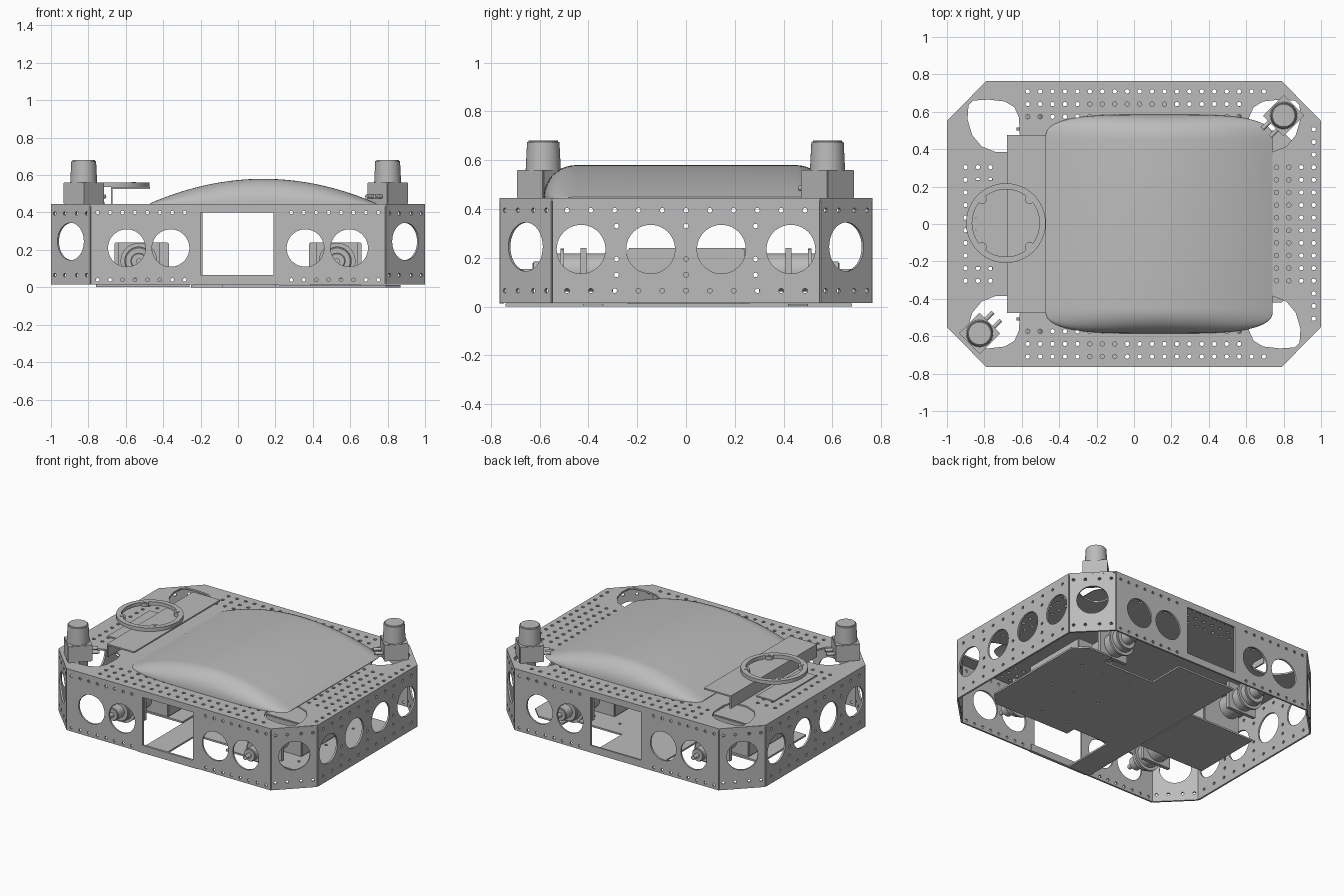
import bpy, bmesh
from math import pi, cos, sin, sqrt, radians
from mathutils import Matrix, Vector

if "Cube" in bpy.data.objects:
    bpy.data.objects.remove(bpy.data.objects["Cube"], do_unlink=True)

GREY = (0.5, 0.5, 0.5, 1)
grey = bpy.data.materials.new("grey metal")
grey.use_nodes = True
grey.diffuse_color = GREY
grey.node_tree.nodes["Principled BSDF"].inputs["Base Color"].default_value = GREY

HX, HY, CX, CY = 1.0, 0.765, 0.79, 0.55    # chassis half sizes and corner cuts
TOP, BASE, T = 0.445, 0.015, 0.012         # chassis top, bottom, sheet thickness


def link(name, mesh):
    ob = bpy.data.objects.new(name, mesh)
    mesh.materials.clear()
    mesh.materials.append(grey)
    bpy.context.collection.objects.link(ob)
    return ob


def circle(x, y, r, n=10):
    return [(x + r * cos(2 * pi * i / n), y + r * sin(2 * pi * i / n)) for i in range(n)]


def rect(x0, x1, y0, y1):
    return [(x0, y0), (x1, y0), (x1, y1), (x0, y1)]


def sheet(name, loops, matrix, thick=T):
    """Flat sheet: first loop is the outline, the others are holes."""
    cu = bpy.data.curves.new(name, 'CURVE')
    cu.dimensions = '2D'
    cu.fill_mode = 'BOTH'
    cu.extrude = thick / 2
    for loop in loops:
        sp = cu.splines.new('POLY')
        sp.points.add(len(loop) - 1)
        for p, (x, y) in zip(sp.points, loop):
            p.co = (x, y, 0, 1)
        sp.use_cyclic_u = True
        sp.use_smooth = False
    tmp = bpy.data.objects.new(name + "_curve", cu)
    bpy.context.collection.objects.link(tmp)
    dg = bpy.context.evaluated_depsgraph_get()
    mesh = bpy.data.meshes.new_from_object(tmp.evaluated_get(dg))
    bpy.data.objects.remove(tmp, do_unlink=True)
    mesh.transform(matrix)
    return link(name, mesh)


def box(name, x0, x1, y0, y1, z0, z1, bevel=0, turn=0):
    bm = bmesh.new()
    bmesh.ops.create_cube(bm, size=1)
    bmesh.ops.scale(bm, vec=(x1 - x0, y1 - y0, z1 - z0), verts=bm.verts)
    if bevel:
        bmesh.ops.bevel(bm, geom=bm.edges[:], offset=bevel, segments=2, affect='EDGES')
    centre = Vector(((x0 + x1) / 2, (y0 + y1) / 2, (z0 + z1) / 2))
    bm.transform(Matrix.Translation(centre) @ Matrix.Rotation(turn, 4, 'Z'))
    me = bpy.data.meshes.new(name)
    bm.to_mesh(me)
    bm.free()
    return link(name, me)


def smooth(ob):
    bpy.ops.object.select_all(action='DESELECT')
    ob.select_set(True)
    bpy.context.view_layer.objects.active = ob
    bpy.ops.object.shade_smooth_by_angle(angle=radians(35))


def rod(name, a, b, r, bevel=0, n=32, r_end=None):
    a, b = Vector(a), Vector(b)
    bm = bmesh.new()
    bmesh.ops.create_cone(bm, cap_ends=True, segments=n, radius1=r, radius2=r_end or r,
                          depth=(b - a).length)
    if bevel:
        rim = [e for e in bm.edges if all(v.co.z > 0 for v in e.verts)]
        bmesh.ops.bevel(bm, geom=rim, offset=bevel, segments=3, affect='EDGES')
    turn = (b - a).to_track_quat('Z', 'Y').to_matrix().to_4x4()
    bm.transform(Matrix.Translation((a + b) / 2) @ turn)
    me = bpy.data.meshes.new(name)
    bm.to_mesh(me)
    bm.free()
    ob = link(name, me)
    smooth(ob)
    return ob


def flat(z):
    return Matrix.Translation((0, 0, z))


# Perforated top plate with a rounded opening in each corner
outline = [(HX, -CY), (HX, CY), (CX, HY), (-CX, HY), (-HX, CY), (-HX, -CY), (-CX, -HY), (CX, -HY)]
corner = [(.61, .46), (.615, .57), (.64, .625), (.69, .655), (.78, .665), (.86, .66), (.885, .635),
          (.89, .56), (.865, .475), (.815, .415), (.74, .385), (.66, .385), (.625, .41)]
loops = [outline] + [[(sx * x, sy * y) for x, y in corner] for sx in (1, -1) for sy in (1, -1)]
for i in range(-14, 15):
    for j in range(-11, 11):
        x, y = i * .0665 + .03, (j + .5) * .0675
        front_back = abs(y) > .69 and -.6 < x < .72
        inner = abs(y) > .56 and abs(x) < .59
        sides = abs(x) > .72 and abs(y) < .36 and abs(x) < .97
        rim = .92 < abs(x) < .97 and abs(y) < .53
        if front_back or inner or sides or rim:
            loops.append(circle(x, y, .012, 8))
sheet("top_plate", loops, flat(TOP - T / 2))


# Side walls with big round windows and rows of small holes
def wall(name, half, holes, centre, angle):
    m = (Matrix.Translation((centre[0], centre[1], 0)) @ Matrix.Rotation(angle, 4, 'Z')
         @ Matrix.Translation((0, T / 2, 0)) @ Matrix.Rotation(pi / 2, 4, 'X'))
    sheet(name, [rect(-half, half, BASE, TOP - .004)] + holes, m)


long_holes = [rect(-.2, .19, .065, .4)]
long_holes += [circle(s * x, .21, .1, 40) for s in (1, -1) for x in (.36, .595)]
long_holes += [circle(s * (.285 + .0665 * k), z, .01, 8) for s in (1, -1) for k in range(8) for z in (.4, .04)]
wall("front_wall", CX - .003, long_holes, (0, -HY), 0)
wall("back_wall", CX - .003, long_holes, (0, HY), pi)

side_holes = [circle(s * y, .235, .1, 40) for s in (1, -1) for y in (.145, .43)]
side_holes += [circle(k * .0975, z, .01, 8) for k in range(-5, 6) for z in (.395, .065)]
side_holes += [circle(y, z, .01, 8) for y in (-.285, 0, .285) for z in (.13, .195, .33)]
wall("right_wall", CY - .003, side_holes, (HX, 0), pi / 2)
wall("left_wall", CY - .003, side_holes, (-HX, 0), -pi / 2)

corner_holes = [circle(0, .245, .1, 40)]
corner_holes += [circle(x, z, .01, 8) for x in (-.12, -.045, .045, .12) for z in (.395, .065)]
for k, (sx, sy) in enumerate([(1, -1), (1, 1), (-1, 1), (-1, -1)]):
    wall("corner_wall", .147, corner_holes, (sx * (HX + CX) / 2, sy * (HY + CY) / 2), pi / 4 + k * pi / 2)

# Floor plate, notched at the front, and a lip under the front opening
floor = [(-.25, -.74), (-.08, -.74), (-.08, -.35), (.2, -.35), (.2, -.42), (.79, -.42), (.87, -.34),
         (.87, .42), (.79, .5), (.6, .5), (.6, .42), (.2, .42), (.2, .68), (-.25, .68)]
bolts = [circle(x, y, .01, 8) for x in (.3, .5, .68) for y in (-.3, 0, .3)]
sheet("floor_plate", [floor] + bolts, flat(.006))
box("front_lip", -.24, .22, -.765, -.745, .012, .062)

# Battery and electronics housings under the deck
box("battery_tray", -.76, -.26, -.24, .26, .002, .014)
box("battery_box", -.66, -.37, -.24, .25, .014, .24, .006)
box("electronics_box", .38, .66, -.24, .24, .012, .24, .006)

# Drive motors, one near each corner
for sx in (1, -1):
    for sy in (1, -1):
        x, z = sx * .53, .14
        rod("motor", (x, sy * .3, z), (x, sy * .56, z), .078, .008)
        rod("motor_flange", (x, sy * .5, z), (x, sy * .515, z), .098)
        rod("motor_hub", (x, sy * .56, z), (x, sy * .63, z), .045, .006)
        rod("motor_shaft", (x, sy * .63, z), (x, sy * .68, z), .015, 0, 16)
        box("motor_bracket", x - .11, x + .11, sy * .42 - .012, sy * .42 + .012, .05, .24)

# Domed cover: arched along x, rounded down at both y ends
bm = bmesh.new()
rows = []
N, M = 48, 10
for i in range(N + 1):
    t = -cos(pi * i / N)
    x = .135 + .605 * t
    h = .004 + .131 * (1 - t * t)
    reach = .03 + .105 * sqrt(max(0, 1 - abs(t) ** 4))
    half = [(.45 + reach * sin(a), h * cos(a)) for a in (pi / 2 * k / M for k in range(M + 1))]
    prof = [(-y, z) for y, z in reversed(half)] + half
    rows.append([bm.verts.new((x, y, TOP + z)) for y, z in prof])
for a, b in zip(rows, rows[1:]):
    for k in range(len(a) - 1):
        bm.faces.new((a[k], b[k], b[k + 1], a[k + 1]))
bm.faces.new(rows[0])
bm.faces.new(rows[-1])
bmesh.ops.recalc_face_normals(bm, faces=bm.faces)
me = bpy.data.meshes.new("domed_cover")
bm.to_mesh(me)
bm.free()
smooth(link("domed_cover", me))

# Folded bracket carrying the ring
box("bracket_web", -.68, -.67, -.475, .475, TOP, .535)
box("bracket_shelf", -.68, -.47, -.475, .475, .525, .535)
box("deck_pad", -.845, -.71, -.23, .235, TOP, .453)

# Mounting ring with four bolt bosses
RX, RY = -.685, .005
sheet("mounting_ring", [circle(RX, RY, .213, 64), circle(RX, RY, .18, 64)], flat(.5475), .025)
for k in range(4):
    a = pi / 4 + k * pi / 2
    x, y = RX + .18 * cos(a), RY + .18 * sin(a)
    rod("ring_boss", (x, y, .535), (x, y, .56), .025, 0, 20)
    rod("ring_bolt", (x, y, .56), (x, y, .564), .012, 0, 12)

# Two scanning sensors on opposite corners, turned to face outwards
for x, y, s in ((.8, .58, 1), (-.825, -.585, -1)):
    box("sensor_base", x - .078, x + .078, y - .078, y + .078, TOP, .56, .003, pi / 4)
    rod("sensor_head", (x, y, .56), (x, y, .68), .072, .006, 40, .066)
    d, side = Vector((-s, -s, 0)).normalized(), Vector((s, -s, 0)).normalized()
    for off in (-.03, .03):
        p = Vector((x, y, .485)) + side * off
        rod("sensor_plug", p + d * .06, p + d * .13, .011, 0, 12)
